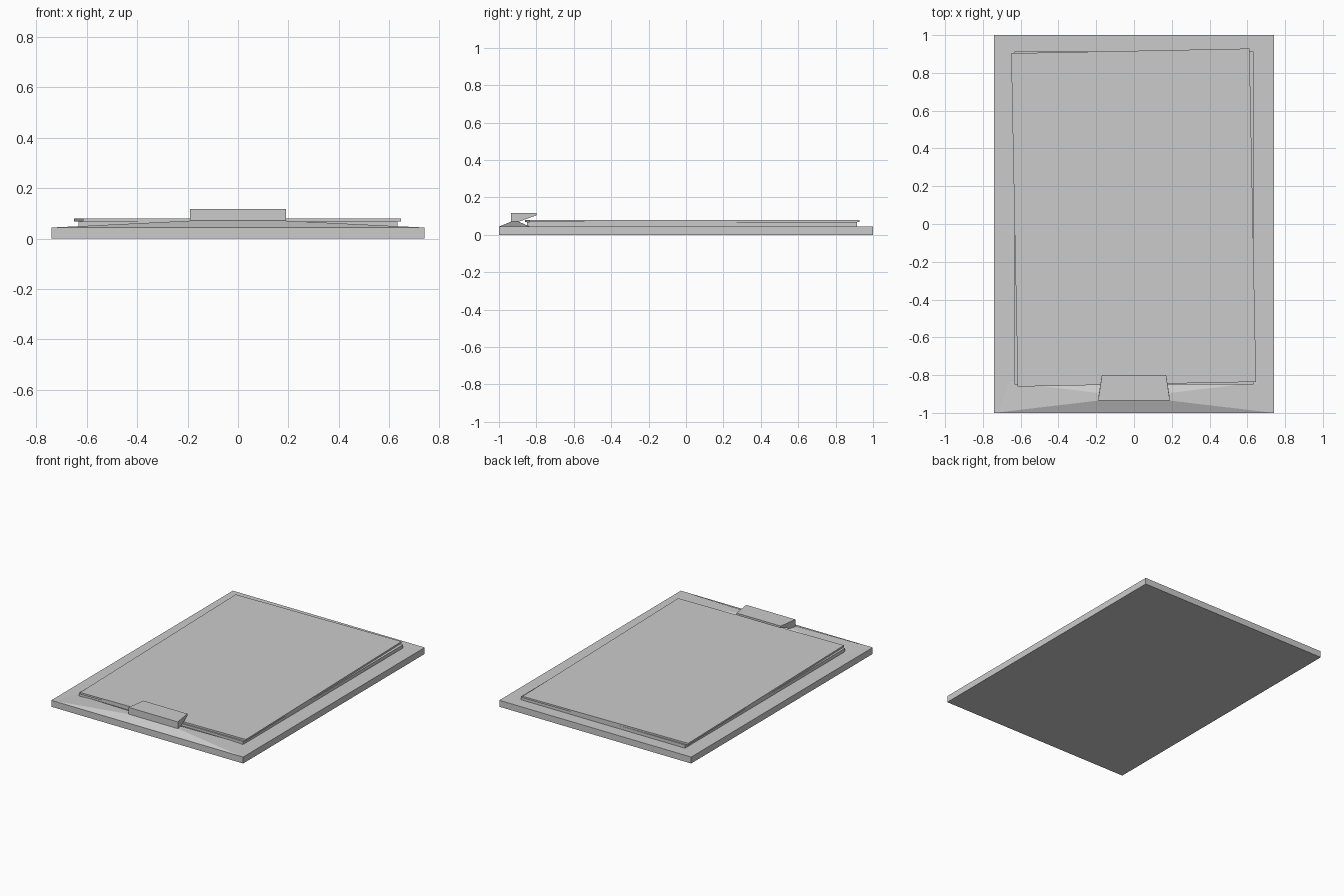
import bpy, bmesh, math

if "Cube" in bpy.data.objects:
    bpy.data.objects.remove(bpy.data.objects["Cube"])


def make_mesh(name, verts, faces):
    mesh = bpy.data.meshes.new(name)
    mesh.from_pydata(verts, [], faces)
    bm = bmesh.new()
    bm.from_mesh(mesh)
    bmesh.ops.recalc_face_normals(bm, faces=bm.faces)
    bm.to_mesh(mesh)
    bm.free()
    obj = bpy.data.objects.new(name, mesh)
    bpy.context.collection.objects.link(obj)
    return obj


def slab(name, size, centre, angle=0.0):
    bpy.ops.mesh.primitive_cube_add(size=1, location=centre, rotation=(0, 0, angle))
    obj = bpy.context.object
    obj.name = name
    obj.scale = size
    return obj


def loft(name, rings):
    """Join mirrored profile edges; each item is (half_width, y, z) in profile order."""
    n = len(rings)
    verts = [(s * w, y, z) for s in (-1, 1) for w, y, z in rings]
    faces = [tuple(range(n)), tuple(range(n, 2 * n))]
    faces += [(i, (i + 1) % n, n + (i + 1) % n, n + i) for i in range(n)]
    return make_mesh(name, verts, faces)


# Backing board
slab("board", (1.48, 2.0, 0.045), (0, 0, 0.0225))

# Two stacks of paper, the upper one slightly turned
slab("lower_paper", (1.265, 1.765, 0.024), (0, 0.032, 0.056))
slab("upper_paper", (1.262, 1.765, 0.012), (-0.002, 0.034, 0.074), math.radians(1.13))

# Sloping metal base of the clip, spreading to the board corners
loft("clip_base", [(0.74, -1.0, 0.044), (0.19, -0.935, 0.071),
                   (0.185, -0.895, 0.071), (0.68, -0.835, 0.044)])

# Raised clip lever, overhanging the paper
loft("clip_lever", [(0.19, -0.935, 0.07), (0.19, -0.935, 0.118),
                    (0.17, -0.80, 0.118), (0.17, -0.80, 0.104),
                    (0.185, -0.895, 0.07)])
